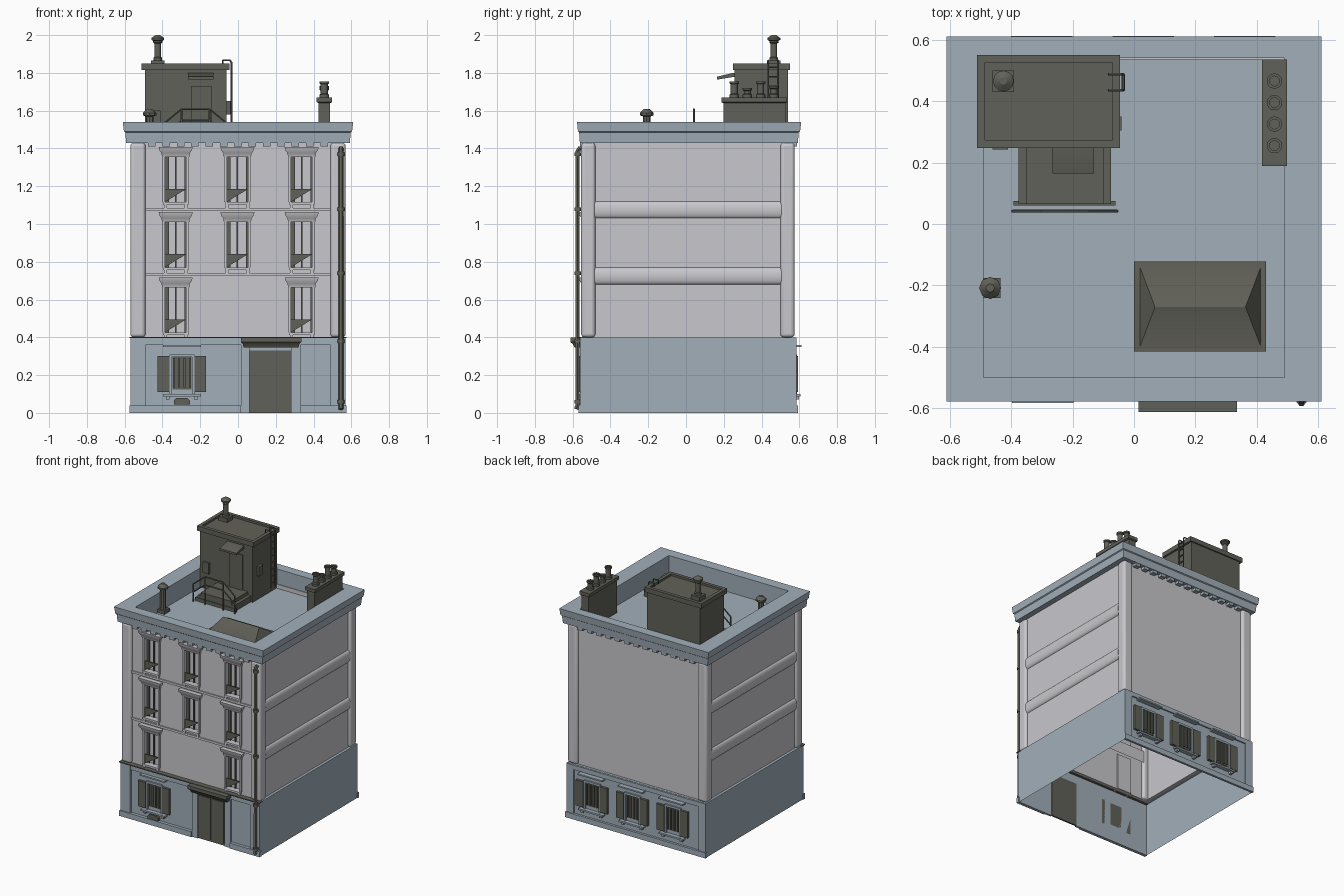
import bpy, bmesh, math


def material(name, rgb):
    m = bpy.data.materials.new(name)
    m.diffuse_color = (*rgb, 1)
    return m


LIGHT = material("pale stone", (0.58, 0.58, 0.61))
BLUE = material("blue grey stone", (0.36, 0.43, 0.49))
DARK = material("dark olive metal", (0.12, 0.12, 0.10))


def finish(name, mat, mesh):
    ob = bpy.data.objects.new(name, mesh)
    mesh.materials.clear()
    mesh.materials.append(mat)
    bpy.context.collection.objects.link(ob)
    return ob


def stacks(name, mat, items, bottom=True, top=True):
    """Each item is a list of rectangles (x0,x1,y0,y1,z) skinned in order."""
    bm = bmesh.new()
    for item in items:
        rings = [[bm.verts.new(p) for p in ((x0, y0, z), (x1, y0, z), (x1, y1, z), (x0, y1, z))]
                 for x0, x1, y0, y1, z in item]
        for a, b in zip(rings, rings[1:]):
            for i in range(4):
                j = (i + 1) % 4
                bm.faces.new((a[i], a[j], b[j], b[i]))
        if bottom:
            bm.faces.new(rings[0][::-1])
        if top:
            bm.faces.new(rings[-1])
    me = bpy.data.meshes.new(name)
    bm.to_mesh(me)
    bm.free()
    return finish(name, mat, me)


def box(x0, x1, y0, y1, z0, z1):
    y0, y1 = min(y0, y1), max(y0, y1)
    return [(x0, x1, y0, y1, z0), (x0, x1, y0, y1, z1)]


def lathe(name, mat, x, y, profile, n=12):
    bm = bmesh.new()
    rings = [[bm.verts.new((x + r * math.cos(2 * math.pi * i / n), y + r * math.sin(2 * math.pi * i / n), z))
              for i in range(n)] for r, z in profile]
    for a, b in zip(rings, rings[1:]):
        for i in range(n):
            j = (i + 1) % n
            bm.faces.new((a[i], a[j], b[j], b[i]))
    bm.faces.new(rings[0][::-1])
    bm.faces.new(rings[-1])
    me = bpy.data.meshes.new(name)
    bm.to_mesh(me)
    bm.free()
    return finish(name, mat, me)


def tubes(name, mat, paths, r):
    cu = bpy.data.curves.new(name, 'CURVE')
    cu.dimensions, cu.bevel_depth, cu.bevel_resolution, cu.use_fill_caps = '3D', r, 1, True
    for path in paths:
        s = cu.splines.new('POLY')
        s.points.add(len(path) - 1)
        for p, co in zip(s.points, path):
            p.co = (*co, 1)
    tmp = bpy.data.objects.new("tmp", cu)
    bpy.context.collection.objects.link(tmp)
    bpy.context.view_layer.update()
    me = bpy.data.meshes.new_from_object(tmp.evaluated_get(bpy.context.evaluated_depsgraph_get()))
    bpy.data.objects.remove(tmp)
    return finish(name, mat, me)


# Ground storey: open shell, with piers, rails and plinths around recessed panels
stacks("ground_storey", BLUE, [[(-.57, .57, -.545, .575, 0), (-.57, .57, -.545, .575, .4),
                                (-.54, .54, -.53, .55, .4)]], False, False)
stacks("front_piers", BLUE, [box(a, b, -.56, -.545, 0, .395) for a, b in
                             ((-.57, -.49), (.015, .06), (.28, .33), (.49, .57))])
stacks("front_rail_and_plinth", BLUE, [box(-.57, .57, -.558, -.545, .36, .398),
                                       box(-.575, .015, -.568, -.545, 0, .04), box(.33, .575, -.568, -.545, 0, .04)])
stacks("back_trim", BLUE, [box(-.57, -.51, .575, .585, 0, .395), box(.51, .57, .575, .585, 0, .395),
                           box(-.57, .57, .575, .585, .365, .398), box(-.575, .575, .575, .592, 0, .04)])
stacks("front_ledge", DARK, [box(-.575, .575, -.572, -.53, .396, .403)])

# Door with canopy
stacks("door", DARK, [box(.06, .28, -.552, -.54, 0, .33), box(.07, .165, -.556, -.55, .015, .32),
                      box(.175, .27, -.556, -.55, .015, .32)])
stacks("door_canopy", DARK, [[(.03, .32, -.59, -.545, .345), (.025, .325, -.6, -.545, .365),
                              (.015, .335, -.612, -.545, .375), (.015, .335, -.612, -.545, .4)]])


# Shuttered ground-floor windows
def shuttered_window(name, cx, y, s):
    def b(x0, x1, d0, d1, z0, z1):
        return box(cx + x0, cx + x1, y + s * d0, y + s * d1, z0, z1)
    stacks(name + "_shutters", DARK,
           [b(-.128, -.066, 0, .018, .11, .30), b(.066, .128, 0, .018, .11, .30)])
    stacks(name + "_bars", DARK, [b(-.05, .05, 0, .004, .125, .295)] +
           [b(x - .005, x + .005, 0, .014, .135, .29) for x in (-.042, -.014, .014, .042)])
    stacks(name + "_sill_and_lintel", BLUE,
           [b(-.1, .1, 0, .03, .088, .1), b(-.085, -.065, 0, .022, .072, .088),
            b(.065, .085, 0, .022, .072, .088), b(-.1, .1, 0, .037, .35, .36),
            b(-.066, -.054, 0, .012, .1, .305), b(.054, .066, 0, .012, .1, .305), b(-.066, .066, 0, .012, .295, .31)])


shuttered_window("front_window", -.297, -.545, -1)
for k, cx in enumerate((-.3, .03, .36)):
    shuttered_window(f"back_window_{k}", cx, .575, 1)
stacks("cellar_vent", DARK, [[(-.34, -.255, -.572, -.55, .045), (-.34, -.255, -.572, -.55, .065),
                              (-.325, -.27, -.572, -.55, .08)]])

# Upper walls: sides and back, then a front wall laid around the window openings
stacks("side_walls", LIGHT, [box(-.55, -.53, -.52, .55, .4, 1.43), box(.53, .55, -.52, .55, .4, 1.43),
                             box(-.54, .54, .535, .555, .4, 1.43)])
centres = (-.33, -.003, .337)
floors = (.40, .745, 1.09)
xs = [-.52] + [c + d for c in centres for d in (-.057, .057)] + [.52]
zs = [.4] + [f + d for f in floors for d in (.025, .265)] + [1.43]
cells = []
for i in range(7):
    for j in range(7):
        opening = i % 2 == 1 and j % 2 == 1 and (i, j) != (3, 1)
        if not opening:
            cells.append(box(xs[i], xs[i + 1], -.535, -.505, zs[j], zs[j + 1]))
stacks("front_wall", LIGHT, cells)

# Corner pillars
pillars = stacks("corner_pillars", LIGHT, [box(x, x + .08, y, y + .075, .4, 1.43)
                                           for x in (-.57, .49) for y in (-.555, .5)])
bev = pillars.modifiers.new("round", 'BEVEL')
bev.width, bev.segments = .018, 4

# Half-round side bands and slim front belt courses
stacks("side_bands", LIGHT, [[(-w, w, -.485, .505, zc - .045 * math.cos(t))
                              for t in [math.pi * k / 8 for k in range(9)]
                              for w in [.549 + .018 * math.sin(t)]] for zc in (.725, 1.075)], False, False)
stacks("belt_courses", LIGHT, [box(-.49, .49, -.543, -.53, z, z + .016) for z in (.725, 1.07)])

# Upper front windows
trim, heads, glass, dark = [], [], [], []
for c in centres:
    for f in floors:
        if c == centres[1] and f == floors[0]:
            continue
        trim += [box(c - .067, c + .067, -.552, -.51, f + .012, f + .026)]
        trim += [box(c + s * .055 - .008, c + s * .055 + .008, -.547, -.53, f - .005, f + .012) for s in (-1, 1)]
        trim += [box(c + s * .063 - .007, c + s * .063 + .007, -.545, -.53, f + .026, f + .27) for s in (-1, 1)]
        heads.append([(c - .072, c + .072, -.548, -.53, f + .265), (c - .075, c + .075, -.552, -.53, f + .285),
                      (c - .086, c + .086, -.565, -.53, f + .3), (c - .09, c + .09, -.568, -.53, f + .318)])
        glass.append(box(c - .06, c + .06, -.505, -.495, f, f + .27))
        dark += [box(c - .056, c - .036, -.515, -.504, f + .025, f + .265),
                 box(c + .046, c + .056, -.515, -.504, f + .025, f + .265),
                 box(c - .004, c + .004, -.515, -.504, f + .025, f + .265)]
        # slanting lower flap
        dark.append([(c - .056, c - .054, -.535, -.528, f + .028), (c - .056, c + .056, -.535, -.528, f + .095)])
stacks("window_surrounds", LIGHT, trim)
stacks("window_heads", LIGHT, heads)
stacks("window_panes", LIGHT, glass)
stacks("window_bars", DARK, dark)

# Cornice, parapet and roof deck, with dentils front and back
stacks("cornice_and_roof", BLUE, [[(-.54, .54, -.53, .55, 1.43), (-.592, .592, -.562, .592, 1.43),
                                   (-.597, .597, -.566, .597, 1.485), (-.604, .604, -.572, .604, 1.49),
                                   (-.61, .61, -.577, .61, 1.54), (-.49, .49, -.5, .54, 1.54),
                                   (-.49, .49, -.5, .54, 1.40)]], False, True)
stacks("dentils", BLUE, [box(x - .02, x + .02, y0, y1, 1.41, 1.432)
                         for x in [-.456 + .076 * k for k in range(13)]
                         for y0, y1 in ((-.56, -.53), (.55, .588))])

# Drainpipe with collars
tubes("drainpipe", DARK, [[(.545, -.545, 1.4), (.545, -.565, 1.4), (.545, -.574, 1.385), (.545, -.574, .04),
                           (.545, -.582, .02)]], .013)
for k, z in enumerate((.05, .37, .73, 1.07, 1.36)):
    lathe(f"pipe_collar_{k}", DARK, .545, -.572, [(.018, z), (.018, z + .018)])

# Rooftop stair hut
stacks("hut_walls", DARK, [box(-.492, -.06, .258, .54, 1.4, 1.82)])
stacks("hut_roof", DARK, [[(-.51, -.045, .248, .55, 1.815), (-.51, -.045, .248, .55, 1.85),
                           (-.485, -.07, .273, .525, 1.85), (-.485, -.07, .273, .525, 1.835)]])
stacks("hut_door", DARK, [box(-.25, -.14, .25, .26, 1.47, 1.73)])
stacks("hut_canopy", DARK, [[(-.265, -.13, .165, .17, 1.765), (-.265, -.13, .165, .26, 1.78),
                             (-.265, -.13, .25, .26, 1.80)]])
stacks("hut_boxes", DARK, [box(-.46, -.41, .243, .26, 1.52, 1.6), box(-.062, -.04, .305, .35, 1.58, 1.65)])
stacks("hut_flue_base", DARK, [box(-.46, -.39, .43, .5, 1.83, 1.865)])
lathe("hut_flue", DARK, -.425, .465, [(.023, 1.86), (.023, 1.88), (.018, 1.885), (.018, 1.955), (.024, 1.96),
                                      (.024, 1.97), (.034, 1.975), (.034, 1.985), (.012, 2.0)])

# Landing, railing and ladder
stacks("landing", DARK, [box(-.35, -.1, .065, .26, 1.4, 1.47), box(-.375, -.35, .065, .26, 1.4, 1.445),
                         box(-.1, -.075, .065, .26, 1.4, 1.445), box(-.392, -.06, .06, .075, 1.4, 1.425)])
top_rail = [(-.395, .042, 1.53), (-.3, .042, 1.608), (-.15, .042, 1.608), (-.055, .042, 1.53)]
tubes("landing_railing", DARK, [top_rail, [(x, y, z - .06) for x, y, z in top_rail]] +
      [[(x, y, 1.4), (x, y, z)] for x, y, z in top_rail], .005)
tubes("hut_ladder", DARK, [[(-.035, y, 1.44), (-.035, y, 1.855), (-.042, y, 1.866), (-.08, y, 1.866), (-.08, y, 1.84)]
                           for y in (.435, .487)] +
      [[(-.035, .435, z), (-.035, .487, z)] for z in [1.48 + .05 * k for k in range(8)]], .005)

# Chimney stack and pots
stacks("chimney_stack", DARK, [[(.427, .487, .198, .527, 1.4), (.427, .487, .198, .527, 1.64),
                                (.416, .498, .188, .535, 1.645), (.416, .498, .188, .535, 1.67)]])
for k, h in enumerate((.085, .05, .085, .06)):
    lathe(f"chimney_pot_{k}", DARK, .457, .255 + .07 * k,
          [(.025, 1.67), (.025, 1.685), (.019, 1.69), (.019, 1.655 + h), (.025, 1.66 + h), (.025, 1.67 + h),
           (.016, 1.67 + h), (.016, 1.66 + h)])

# Skylight and roof vent
stacks("skylight", DARK, [[(0, .43, -.415, -.122, 1.4), (0, .43, -.415, -.122, 1.45), (.02, .412, -.397, -.142, 1.45),
                           (.068, .363, -.271, -.269, 1.53)]])
stacks("roof_vent_base", DARK, [box(-.495, -.435, -.24, -.175, 1.4, 1.425)])
lathe("roof_vent", DARK, -.468, -.208, [(.024, 1.42), (.02, 1.44), (.02, 1.57), (.036, 1.575), (.036, 1.588),
                                       (.014, 1.61)], 8)

# Smooth the rounded parts, keep edges sharp
for ob in bpy.data.objects:
    ob.select_set(True)
    bpy.context.view_layer.objects.active = ob
bpy.ops.object.shade_smooth_by_angle(angle=math.radians(35))
